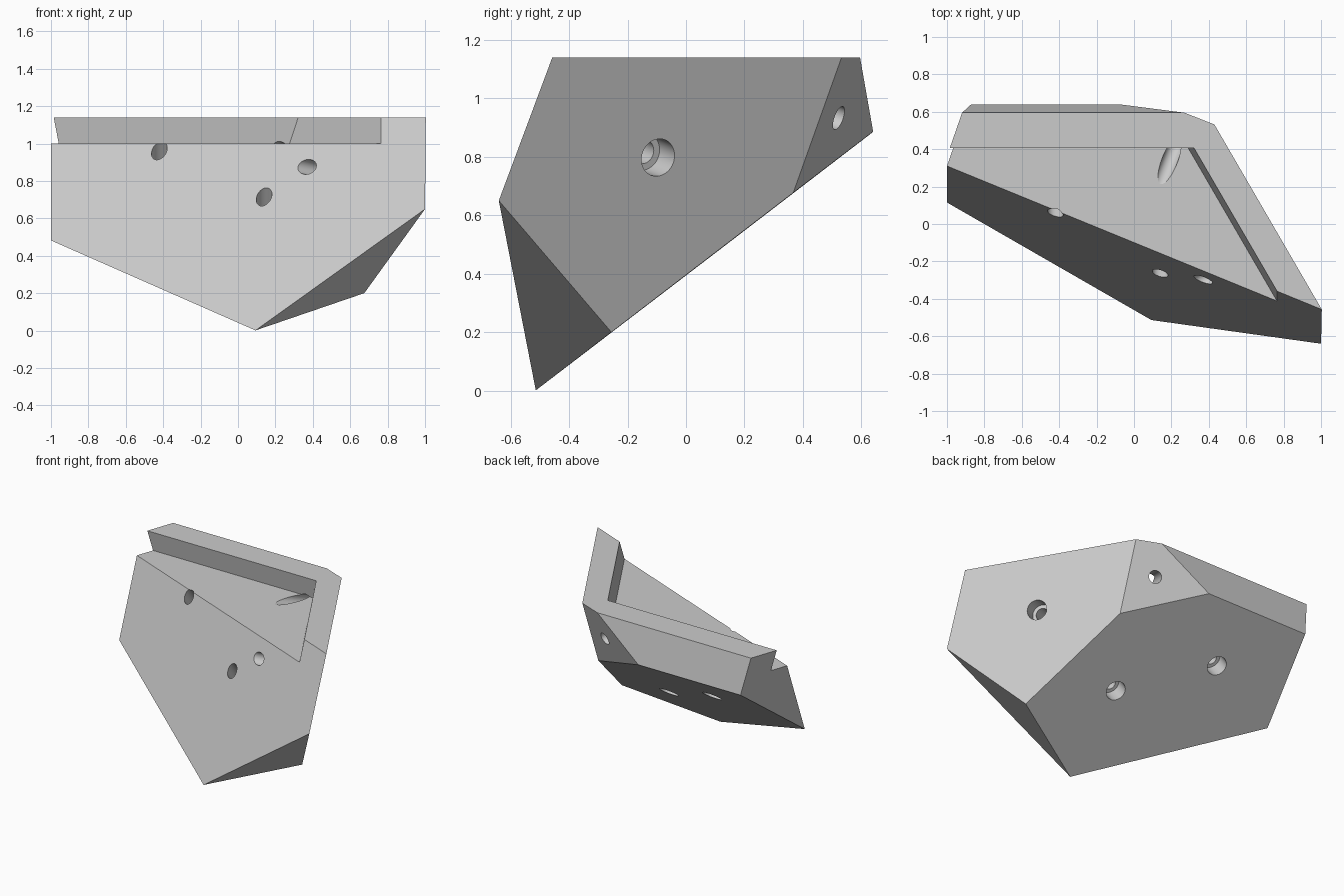
import bpy
import bmesh
import math
from mathutils import Vector

if "Cube" in bpy.data.objects:
    bpy.data.objects.remove(bpy.data.objects["Cube"], do_unlink=True)

grey = bpy.data.materials.new("plain_grey")
grey.use_nodes = True
grey.diffuse_color = (0.6, 0.6, 0.6, 1)
grey.node_tree.nodes["Principled BSDF"].inputs["Base Color"].default_value = (0.6, 0.6, 0.6, 1)


def add_object(name, bm):
    bmesh.ops.recalc_face_normals(bm, faces=bm.faces)
    mesh = bpy.data.meshes.new(name)
    bm.to_mesh(mesh)
    bm.free()
    mesh.materials.append(grey)
    obj = bpy.data.objects.new(name, mesh)
    bpy.context.collection.objects.link(obj)
    return obj


def planar_solid(name, planes):
    """Trim a large cube by planes given as (point, outward normal)."""
    bm = bmesh.new()
    bmesh.ops.create_cube(bm, size=6)
    for point, normal in planes:
        cut = bmesh.ops.bisect_plane(bm, geom=bm.verts[:] + bm.edges[:] + bm.faces[:],
                                     plane_co=point, plane_no=normal, clear_outer=True)
        rim = [e for e in cut["geom_cut"] if isinstance(e, bmesh.types.BMEdge)]
        bmesh.ops.contextual_create(bm, geom=rim)
    return add_object(name, bm)


def cylinder(name, start, end, radius):
    start, end = Vector(start), Vector(end)
    axis = end - start
    matrix = axis.to_track_quat('Z', 'Y').to_matrix().to_4x4()
    matrix.translation = (start + end) / 2
    bm = bmesh.new()
    bmesh.ops.create_cone(bm, cap_ends=True, segments=48, radius1=radius,
                          radius2=radius, depth=axis.length, matrix=matrix)
    return add_object(name, bm)


def subtract(target, cutter):
    mod = target.modifiers.new("cut", 'BOOLEAN')
    mod.operation = 'DIFFERENCE'
    mod.solver = 'EXACT'
    mod.object = cutter
    bpy.ops.object.select_all(action='DESELECT')
    bpy.context.view_layer.objects.active = target
    target.select_set(True)
    bpy.ops.object.modifier_apply(modifier=mod.name)
    bpy.data.objects.remove(cutter, do_unlink=True)


def normal_of(a, b, c):
    """Normal through three points, pointing away from the block's middle."""
    a, b, c = Vector(a), Vector(b), Vector(c)
    n = (b - a).cross(c - a).normalized()
    return n if n.dot(a - Vector((0, 0, 0.75))) > 0 else -n


# Corners of the faceted block
top_z, floor_z = 1.14, 1.0
low_tip = (0.09, -0.515, 0)
side_tip = (1, -0.64, 0.65)
low_side = (0.675, -0.255, 0.2)
left_low = (-1, 0.115, 0.482)
left_top = (-1, 0.363, top_z)
back_low = (-0.87, 0.64, 0.885)
back_top = (-0.915, 0.595, top_z)
bevel_low = (-0.08, 0.64, 0.885)
bevel_top = (0.27, 0.595, top_z)
right_back = (0.43, 0.532, top_z)
right_front = (1, -0.45, top_z)

up = Vector((0, 0, 1))
under = normal_of(low_tip, left_low, back_low)
right = normal_of(right_back, right_front, side_tip)
back = normal_of(back_low, back_top, bevel_low)
bevel = normal_of(bevel_low, bevel_top, right_back)

block = planar_solid("bracket_block", [
    ((0, 0, top_z), up),
    (low_tip, under),
    (left_low, normal_of(left_low, left_top, side_tip)),
    (left_low, normal_of(left_low, left_top, back_low)),
    (back_low, back),
    (bevel_top, bevel),
    (right_front, right),
    (low_tip, normal_of(low_tip, side_tip, low_side)),
])

# Stepped recess whose walls run parallel to the back and right faces
subtract(block, planar_solid("recess_cutter", [
    ((0, 0, floor_z), -up),
    ((0, 0.405, top_z), back),
    ((0.76, -0.35, top_z), right),
]))

# Counterbored bolt holes, square to the underside and the right face
bolts = [
    ((-0.42, 0.311, 0.633), under),
    ((0.14, -0.011, 0.386), under),
    ((0.718, -0.095, 0.797), right),
]
for seat, n in bolts:
    seat = Vector(seat)
    subtract(block, cylinder("bolt_cutter", seat + n * 0.2, seat - n * 0.8, 0.042))
    subtract(block, cylinder("head_cutter", seat + n * 0.2, seat - n * 0.105, 0.065))

# Slanted hole from the bevelled corner, breaking out through the recess floor
seat = Vector((0.262, 0.52, 0.933))
subtract(block, cylinder("corner_hole_cutter", seat + bevel * 0.2, seat - bevel * 0.55, 0.042))

bpy.ops.object.shade_smooth_by_angle(angle=math.radians(12))
